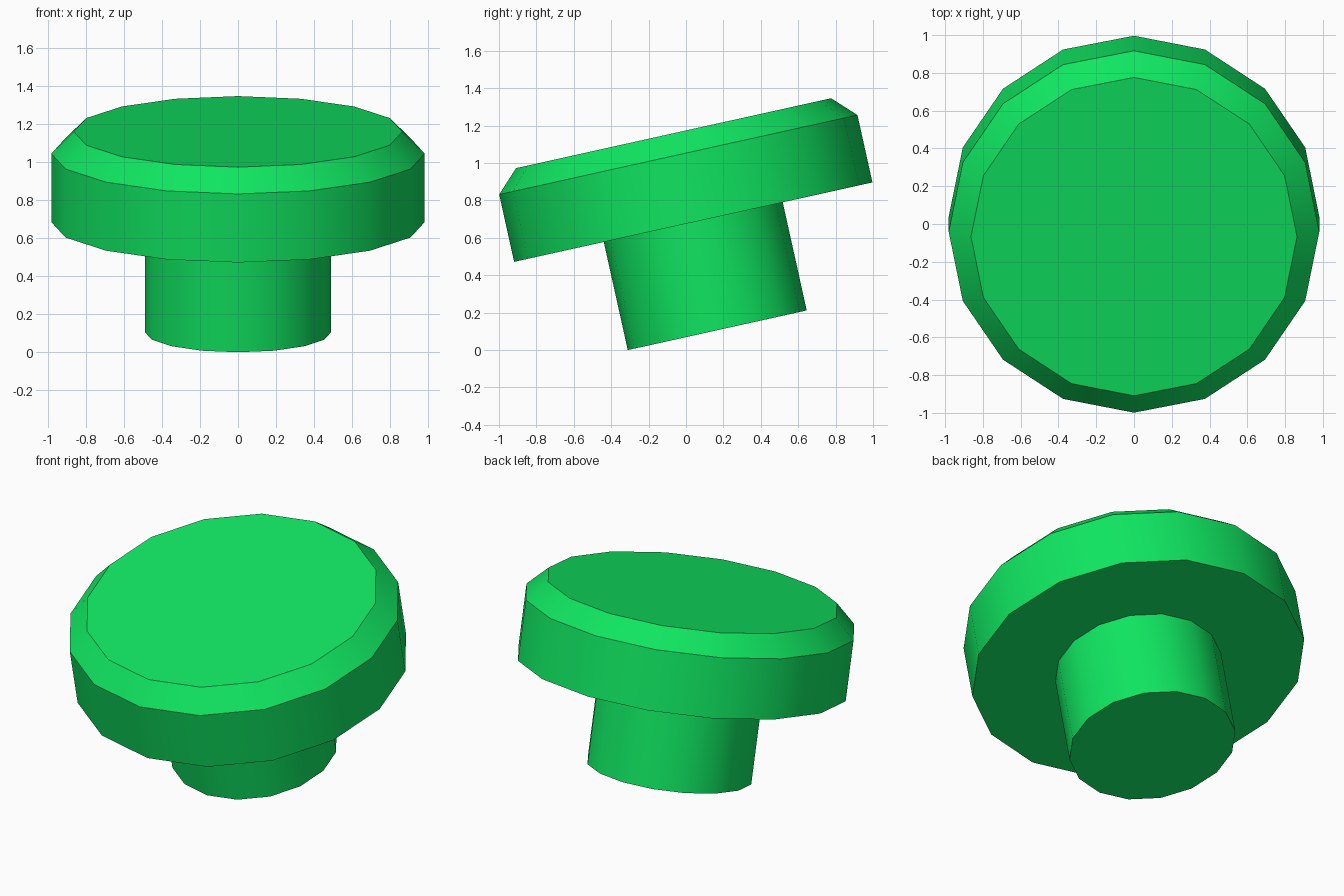
import bpy, bmesh, math
from mathutils import Matrix

if "Cube" in bpy.data.objects:
    bpy.data.objects.remove(bpy.data.objects["Cube"])

SIDES = 16
# Whole button leans back on its axis, with its lowest edge on the ground
TILT = Matrix.Translation((0, 0.167, 0.106)) @ Matrix.Rotation(math.radians(12.5), 4, 'X')

green = bpy.data.materials.new("green")
green.diffuse_color = (0.005, 0.79, 0.119, 1)
green.use_nodes = True
green.node_tree.nodes["Principled BSDF"].inputs["Base Color"].default_value = green.diffuse_color


def turned(name, profile):
    """Closed solid turned from (radius, height) points, bottom to top."""
    bm = bmesh.new()
    rings = []
    for r, z in profile:
        angles = [2 * math.pi * i / SIDES for i in range(SIDES)]
        rings.append([bm.verts.new((r * math.cos(a), r * math.sin(a), z)) for a in angles])
    for low, high in zip(rings, rings[1:]):
        for i in range(SIDES):
            j = (i + 1) % SIDES
            bm.faces.new((low[i], low[j], high[j], high[i]))
    bm.faces.new(rings[0][::-1])
    bm.faces.new(rings[-1])
    mesh = bpy.data.meshes.new(name)
    bm.to_mesh(mesh)
    bm.free()
    mesh.materials.append(green)
    obj = bpy.data.objects.new(name, mesh)
    obj.matrix_world = TILT
    bpy.context.collection.objects.link(obj)
    bpy.ops.object.select_all(action='DESELECT')
    obj.select_set(True)
    bpy.context.view_layer.objects.active = obj
    bpy.ops.object.shade_smooth_by_angle(angle=math.radians(30))
    return obj


# Narrow stem below, wide cap with a chamfered rim above
turned("stem", [(0.49, 0), (0.49, 0.60)])
turned("cap", [(0.981, 0.592), (0.981, 0.961), (0.863, 1.079)])
